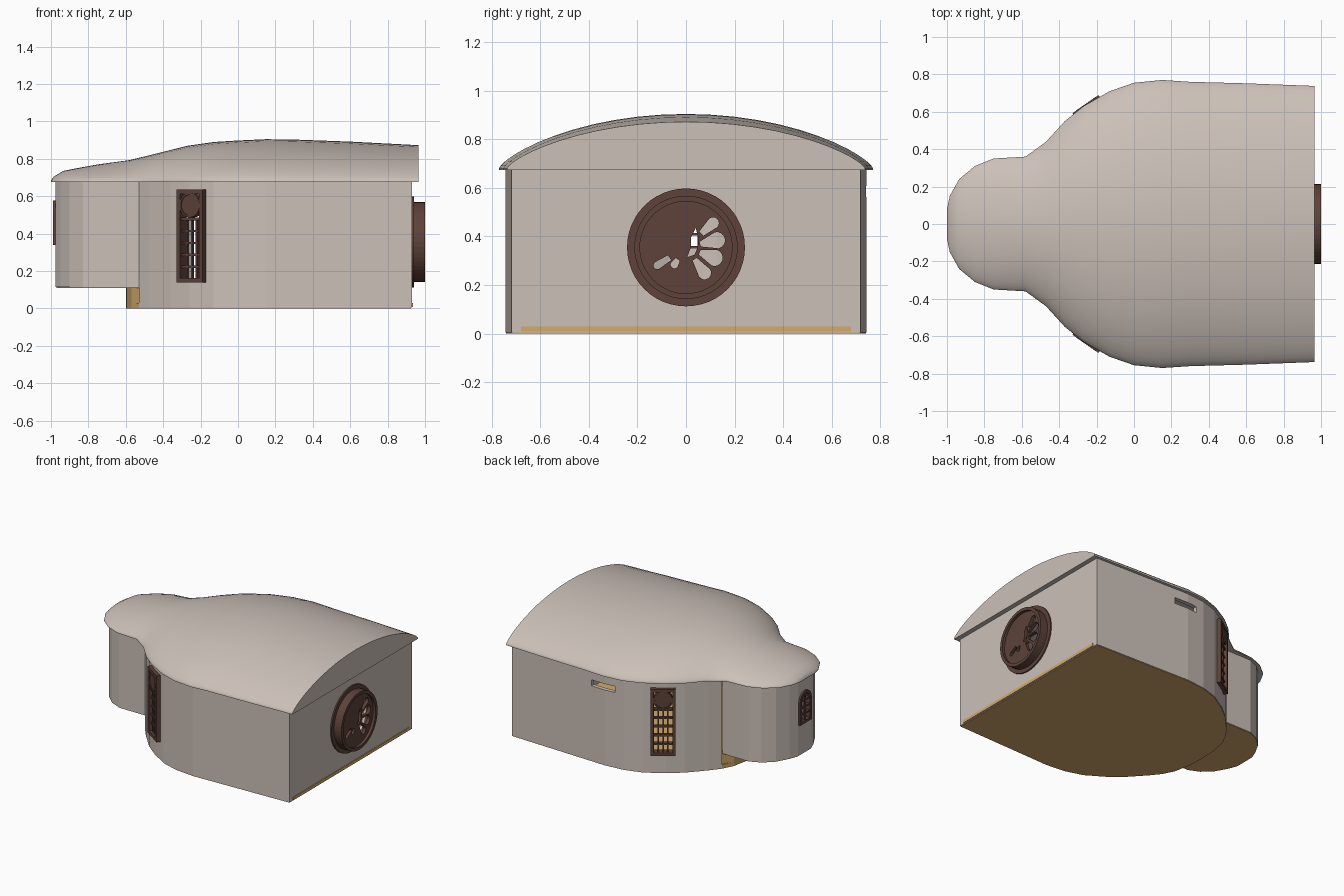
import bpy, bmesh
from math import sin, cos, pi, radians
from mathutils import Matrix, Vector

if "Cube" in bpy.data.objects:
    bpy.data.objects.remove(bpy.data.objects["Cube"])


def material(name, rgb):
    m = bpy.data.materials.new(name)
    m.diffuse_color = (*rgb, 1)
    m.use_nodes = True
    m.node_tree.nodes["Principled BSDF"].inputs["Base Color"].default_value = m.diffuse_color
    return m


PLASTER = material("plaster", (0.6, 0.53, 0.48))
DARK = material("dark_wood", (0.11, 0.055, 0.042))
FLOOR = material("floor_wood", (0.66, 0.40, 0.15))
I = Matrix.Identity(4)


def finish(bm, name, mat):
    bmesh.ops.recalc_face_normals(bm, faces=bm.faces)
    me = bpy.data.meshes.new(name)
    bm.to_mesh(me)
    bm.free()
    ob = bpy.data.objects.new(name, me)
    bpy.context.collection.objects.link(ob)
    if mat:
        me.materials.append(mat)
    return ob


def circle(r, cx=0, cy=0, n=48):
    return [(cx + r * cos(2 * pi * i / n), cy + r * sin(2 * pi * i / n)) for i in range(n)]


def rect(cx, cy, w, h):
    return [(cx + sx * w / 2, cy + sy * h / 2) for sx, sy in ((-1, -1), (1, -1), (1, 1), (-1, 1))]


def arch(r, bottom, spring, n=12):
    return [(-r, bottom), (r, bottom)] + [(r * cos(pi * i / n), spring + r * sin(pi * i / n)) for i in range(n + 1)]


def prism(bm, pts, a, b, M=I):
    lo = [bm.verts.new(M @ Vector((x, y, a))) for x, y in pts]
    hi = [bm.verts.new(M @ Vector((x, y, b))) for x, y in pts]
    bm.faces.new(lo[::-1])
    bm.faces.new(hi)
    for i in range(len(pts)):
        j = (i + 1) % len(pts)
        bm.faces.new((lo[i], lo[j], hi[j], hi[i]))


def ring(bm, outer, inner, a, b, M=I):
    loops = [[bm.verts.new(M @ Vector((x, y, d))) for x, y in pts]
             for pts, d in ((outer, a), (outer, b), (inner, b), (inner, a))]
    n = len(outer)
    for k in range(4):
        p, q = loops[k], loops[(k + 1) % 4]
        for i in range(n):
            j = (i + 1) % n
            bm.faces.new((p[i], p[j], q[j], q[i]))


def facing(origin, normal):
    """Window frame: local x across, y up, z outward."""
    N = Vector(normal).normalized()
    Z = Vector((0, 0, 1))
    U = Z.cross(N)
    M = Matrix((U, Z, N)).transposed().to_4x4()
    M.translation = origin
    return M


def activate(ob):
    bpy.ops.object.select_all(action='DESELECT')
    ob.select_set(True)
    bpy.context.view_layer.objects.active = ob


def cut(ob, cutter):
    mod = ob.modifiers.new("cut", 'BOOLEAN')
    mod.operation = 'DIFFERENCE'
    mod.solver = 'EXACT'
    mod.object = cutter
    activate(ob)
    bpy.ops.object.modifier_apply(modifier=mod.name)
    cutter.hide_render = True
    bpy.data.objects.remove(cutter)


def wall(name, path, z0, z1):
    bm = bmesh.new()
    lo = [bm.verts.new((x, y, z0)) for x, y in path]
    hi = [bm.verts.new((x, y, z1)) for x, y in path]
    for i in range(len(path) - 1):
        bm.faces.new((lo[i], lo[i + 1], hi[i + 1], hi[i]))
    ob = finish(bm, name, PLASTER)
    if ob.data.polygons[0].normal.y * path[0][1] < 0:
        ob.data.flip_normals()
    mod = ob.modifiers.new("thick", 'SOLIDIFY')
    mod.thickness, mod.offset, mod.use_even_offset = 0.03, -1, True
    activate(ob)
    bpy.ops.object.modifier_apply(modifier=mod.name)
    return ob


# Plan outlines (one half each, mirrored in y)
hall_half = [(-.53, .335), (-.47, .41), (-.36, .53), (-.26, .61), (-.13, .69), (0, .73),
             (.15, .745), (.3, .74), (.93, .72)]
lobe_half = [(-.53, .33), (-.75, .33), (-.83, .295), (-.9, .23), (-.95, .14), (-.975, .075)]
hall = [(x, -y) for x, y in hall_half] + hall_half[::-1]
lobe = lobe_half + [(x, -y) for x, y in lobe_half[::-1]]

# Window placements
round_M = facing((.93, 0, .355), (1, 0, 0))
side_Ms = [facing((-.245, s * .62, .3875), (-.57, s * .82, 0)) for s in (-1, 1)]
lobe_M = facing((-.975, 0, .46), (-1, 0, 0))

# Walls with openings
main_wall = wall("main_wall", hall, .004, .68)
bm = bmesh.new()
prism(bm, circle(.195), -.1, .1, round_M)
for M in side_Ms:
    prism(bm, rect(0, 0, .15, .47), -.1, .1, M)
prism(bm, rect(.165, .585, .19, .045), -.85, -.65, Matrix.Rotation(pi / 2, 4, 'X'))
cut(main_wall, finish(bm, "main_cutter", None))
lobe_wall = wall("lobe_wall", lobe, .114, .68)
bm = bmesh.new()
prism(bm, arch(.055, -.11, .05), -.1, .1, lobe_M)
cut(lobe_wall, finish(bm, "lobe_cutter", None))

# Floors, riser under the lobe and sill strip along the end wall
bm = bmesh.new()
nose = [(-.57, .25), (-.595, .12), (-.6, 0), (-.595, -.12), (-.57, -.25)]
prism(bm, [(x * .995, y * .995) for x, y in hall] + nose, 0, .03)
prism(bm, rect(.92, 0, .03, 1.36), .008, .03)
finish(bm, "main_floor", FLOOR)
bm = bmesh.new()
prism(bm, [(x * .995, y * .99) for x, y in lobe], .11, .135)
finish(bm, "lobe_floor", FLOOR)
bm = bmesh.new()
riser = [(-.525, .325)] + nose + [(-.525, -.325)]
prism(bm, riser + [(x + .02, y) for x, y in riser[::-1]], .01, .125)
finish(bm, "floor_riser", FLOOR)

# Roof: domed sections lofted along x (x, half width, crown height)
stations = [(-1, .08, .685), (-.985, .15, .705), (-.935, .24, .735), (-.85, .31, .752), (-.75, .35, .77),
            (-.58, .36, .793), (-.47, .44, .82), (-.37, .55, .845), (-.27, .63, .87), (-.13, .71, .89),
            (0, .755, .898), (.15, .77, .905), (.3, .76, .903), (.6, .752, .892), (.965, .738, .873)]
bm = bmesh.new()
K = 24
rows = []
for x, w, h in stations:
    row = [bm.verts.new((x, -w, .675))]
    for i in range(K + 1):
        t = -cos(pi * i / K)
        f = max(0, 1 - t * t) ** .75
        row.append(bm.verts.new((x, w * t, .682 + (h - .682) * f)))
    row.append(bm.verts.new((x, w, .675)))
    rows.append(row)
for p, q in zip(rows, rows[1:]):
    for i in range(len(p)):
        j = (i + 1) % len(p)
        bm.faces.new((p[i], q[i], q[j], p[j]))
bm.faces.new(rows[0])
bm.faces.new(rows[-1][::-1])
roof = finish(bm, "domed_roof", PLASTER)
activate(roof)
bpy.ops.object.shade_smooth_by_angle(angle=radians(40))

# Round window: flange, deep rim and pierced petal disc
bm = bmesh.new()
ring(bm, circle(.243), circle(.19), -.01, .01, round_M)
ring(bm, circle(.213), circle(.19), .01, .07, round_M)
rim = finish(bm, "round_window_rim", DARK)
bm = bmesh.new()
prism(bm, circle(.192), .025, .05, round_M)
disc = finish(bm, "round_window_disc", DARK)
bm = bmesh.new()
for deg, r0, r1, w0, w1 in ((42, .085, .15, .012, .024), (13, .06, .13, .01, .034), (-20, .06, .125, .01, .034),
                            (-54, .06, .13, .01, .027), (212, .08, .14, .012, .016), (236, .06, .085, .01, .016)):
    pts = [(r0, -w0), (r1, -w1)] + [(r1 + w1 * sin(pi * k / 8), -w1 * cos(pi * k / 8)) for k in range(1, 8)]
    pts += [(r1, w1), (r0, w0)]
    prism(bm, pts, 0, .08, round_M @ Matrix.Rotation(radians(deg), 4, 'Z'))
prism(bm, [(.005, -.04), (.035, -.03), (.048, 0), (.05, .04), (.04, .08), (.02, .04), (.02, 0)], 0, .08, round_M)
cut(disc, finish(bm, "petal_cutter", None))

# Tall lattice windows on both sides
for M, side in zip(side_Ms, ("front", "back")):
    bm = bmesh.new()
    ring(bm, rect(0, 0, .17, .495), rect(0, 0, .125, .45), -.035, .025, M)
    prism(bm, circle(.056, 0, .165, 24), -.015, .02, M)
    ring(bm, circle(.066, 0, .165, 24), circle(.056, 0, .165, 24), -.015, .026, M)
    prism(bm, rect(0, .09, .13, .016), -.015, .015, M)
    for u in (-.031, 0, .031):
        prism(bm, rect(u, -.07, .01, .31), -.012, .008, M)
    for k in range(4):
        prism(bm, rect(0, -.165 + k * .064, .13, .012), -.014, .011, M)
    finish(bm, side + "_lattice_window", DARK)

# Arched lobe window
bm = bmesh.new()
ring(bm, arch(.068, -.12, .05), arch(.048, -.1, .05), -.03, .013, lobe_M)
prism(bm, rect(0, -.01, .01, .2), -.012, .006, lobe_M)
for v in (-.05, 0, .05):
    prism(bm, rect(0, v, .1, .01), -.012, .008, lobe_M)
finish(bm, "lobe_window", DARK)
